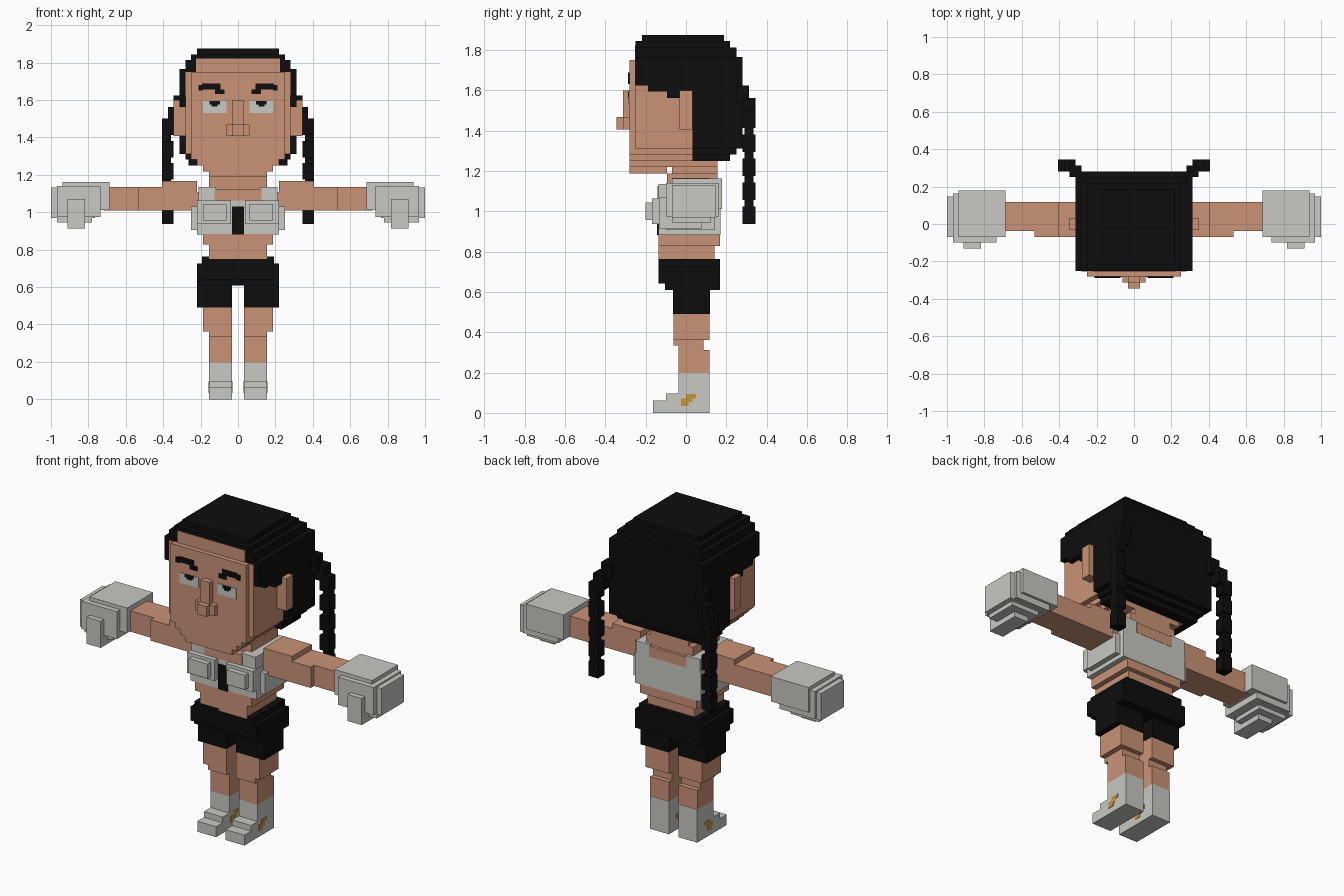
import bpy
import bmesh

U = 1 / 32  # one block


def material(name, rgb):
    m = bpy.data.materials.new(name)
    m.diffuse_color = (*rgb, 1)
    return m


SKIN = material("skin", (0.59, 0.29, 0.185))
BLACK = material("black", (0.004, 0.004, 0.004))
WHITE = material("off_white", (0.58, 0.58, 0.55))
GOLD = material("gold", (0.55, 0.31, 0.035))


def part(name, mat, boxes, mirror=False):
    """Blocks given as x0, x1, y0, y1, z0, z1 in block units."""
    bm = bmesh.new()
    for x0, x1, y0, y1, z0, z1 in boxes:
        spans = [(x0, x1), (-x1, -x0)] if mirror else [(x0, x1)]
        for a, b in spans:
            verts = bmesh.ops.create_cube(bm, size=1)["verts"]
            for v in verts:
                v.co = (U * (a + (v.co.x + 0.5) * (b - a)),
                        U * (y0 + (v.co.y + 0.5) * (y1 - y0)),
                        U * (z0 + (v.co.z + 0.5) * (z1 - z0)))
    me = bpy.data.meshes.new(name)
    bm.to_mesh(me)
    bm.free()
    me.materials.append(mat)
    ob = bpy.data.objects.new(name, me)
    bpy.context.collection.objects.link(ob)
    return ob


def layers(rows):
    """Symmetric layers: half width, y0, y1, z0, z1."""
    return [(-w, w, *r) for w, *r in rows]


# Head with a raised face and stepped chin
part("head", SKIN, layers([
    (5, -9, -3, 38, 39), (6, -9, 5, 39, 40), (7, -9, 5, 40, 41),
    (8, -9, 6, 41, 42), (9, -8.1, 6, 42, 56), (8, -9, -8, 42, 56),
    (7.2, -8.1, 4, 56, 58.3)]))
part("nose", SKIN, layers([
    (1, -10, -9, 47, 51.2), (2, -10, -9, 45, 47), (1, -11, -10, 45, 47)]))
part("ear", SKIN, [(9, 11, -1, 1, 45, 51.2)], True)

# Painted face details
part("eye_white", WHITE, [(2, 6, -9.1, -9, 49, 51)], True)
part("pupil", BLACK, [(3.1, 4.9, -9.18, -9, 50.4, 51),
                      (3.5, 4.5, -9.18, -9, 50.1, 50.4)], True)
part("eyebrow", BLACK, [(3, 6.8, -9.2, -9, 53, 53.8),
                        (2.3, 3.9, -9.2, -9, 52.2, 53),
                        (6, 6.8, -9.2, -9, 52.8, 53),
                        (3, 6.2, -9.2, -9, 53.8, 54)], True)

# Hair cap: crown, sides and rounded back
part("hair", BLACK, layers([
    (7, -7, 6, 59, 60), (8, -8, 7, 58, 59), (9, -8, 8, 56.5, 58),
    (10, -8, 9, 52, 56.5), (10, -6, 9, 51, 52), (10, -3, 9, 50, 51),
    (10, 1, 9, 42, 50), (9, 1, 8, 41, 42), (8.5, 1, 7, 40, 41)]))

# Braids: roots, then beads and links
braid = [(9, 11, 8, 10, 49, 52), (10, 12, 9, 11, 47, 50)]
for i in range(5):
    z = 30 + 3.8 * i
    braid += [(11, 13, 9, 11, z, z + 2.8), (11.5, 13, 9.3, 10.7, z + 2.8, z + 3.8)]
part("braid", BLACK, braid[:-1], True)

# Neck and body
part("neck", SKIN, layers([(4, -2.2, 5, 36, 40), (5, -3, 5, 36, 38)]))
part("torso", SKIN, layers([
    (4, -4.5, 5.55, 34, 36), (6, -4.4, 5.4, 26.5, 28.3),
    (5, -4.4, 4.5, 24, 27), (8, -2.2, 4, 33, 35.5)]))

# Top with straps, side bands and cups
part("sports_top", WHITE, layers([
    (7, -4.4, 5.5, 28.2, 34), (8, -3.2, 4.5, 29, 33)]))
part("strap", WHITE, [(3.8, 6.8, -4.4, 5.5, 34, 36.3)], True)
part("cup", WHITE, [(1.2, 7, -5.4, -4.4, 30, 34),
                    (2, 6, -6.4, -5.4, 30.6, 33.4)], True)
part("top_zip", BLACK, [(-1, 1, -4.6, -4.4, 28.2, 33)])

# Arms
part("arm", SKIN, [(7, 13, -2.2, 3.8, 32.3, 37.3),
                   (13, 17, -2.2, 3.8, 32.3, 36.3),
                   (17, 23, -1.2, 3.8, 32.3, 36.3)], True)

# Boxing mitts with thumb
part("glove", WHITE, [
    (22, 30, -2.2, 5.7, 32.4, 37.2), (23.5, 31, -3.2, 5.2, 31.2, 36.5),
    (24.5, 32, -2.2, 4.7, 31, 36.2), (25, 31, -2.2, 4, 30.2, 31.2),
    (26.2, 29.2, -4.2, 2.5, 29.2, 34.3)], True)

# Shorts
part("shorts", BLACK, layers([
    (6.2, -4.4, 5.4, 23, 24.4), (7, -4.4, 5.4, 20.5, 23.2),
    (7, -3.3, 5.4, 19.5, 20.5)]))
part("shorts_leg", BLACK, [(1, 7, -2.1, 3.8, 15.7, 19.6)], True)

# Legs
part("leg", SKIN, [(1, 6, -2, 3.7, 11.6, 15.8), (1, 5, -2, 2.8, 10.7, 11.6),
                   (1, 5, -1.2, 2.8, 10, 10.8),
                   (1, 5, -1.2, 3.7, 6.3, 10)], True)

# Boots with stepped toes and side marks
part("boot", WHITE, [(1, 5, -1.2, 3.75, 0, 6.3), (1, 5, -3.2, -1.2, 0, 3.1),
                     (1, 5, -5.2, -3.2, 0, 2)], True)
marks = [(-0.8, 0.4, 1.1, 1.7), (-0.8, 1.0, 1.7, 2.3), (0, 1.6, 2.3, 3.0)]
part("boot_mark", GOLD, [(x, x + 0.08, *m) for x in (0.92, 5) for m in marks], True)
